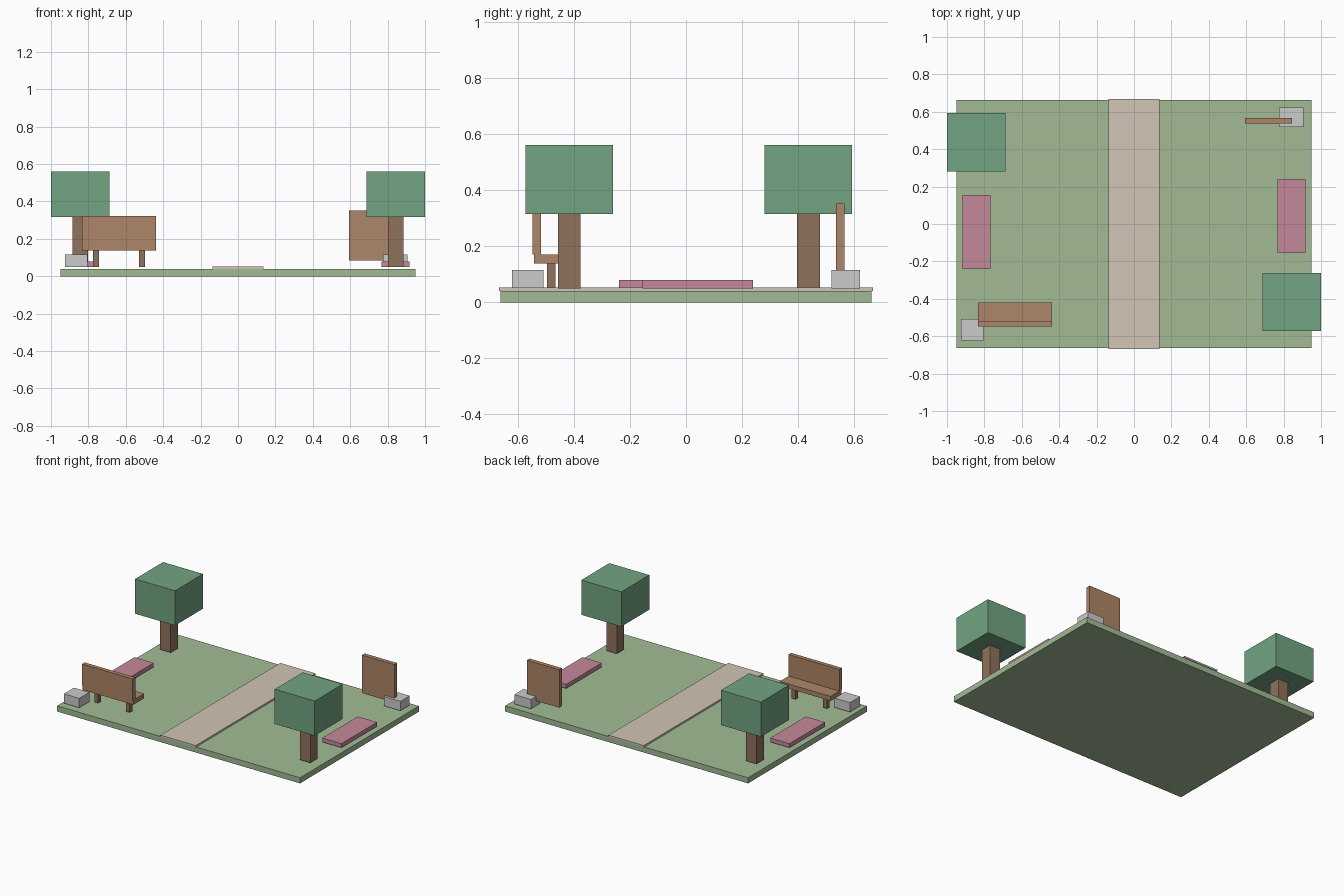
import bpy

if "Cube" in bpy.data.objects:
    bpy.data.objects.remove(bpy.data.objects["Cube"])


def material(name, rgb):
    m = bpy.data.materials.new(name)
    m.diffuse_color = (*rgb, 1)
    m.use_nodes = True
    m.node_tree.nodes["Principled BSDF"].inputs["Base Color"].default_value = m.diffuse_color
    return m


GRASS = material("grass", (0.36, 0.50, 0.30))
SAND = material("sand", (0.64, 0.56, 0.46))
LEAF = material("leaf", (0.17, 0.37, 0.22))
BARK = material("bark", (0.28, 0.17, 0.11))
WOOD = material("wood", (0.42, 0.24, 0.14))
FLOWER = material("flower", (0.56, 0.25, 0.32))


def box(name, x, y, z, mat=None):
    """Box spanning the given (min, max) ranges."""
    bpy.ops.mesh.primitive_cube_add(size=1, location=[sum(r) / 2 for r in (x, y, z)])
    ob = bpy.context.object
    ob.name = name
    ob.scale = [r[1] - r[0] for r in (x, y, z)]
    bpy.ops.object.transform_apply(location=False, rotation=False, scale=True)
    if mat:
        ob.data.materials.append(mat)
    return ob


def around(c, size):
    return (c - size / 2, c + size / 2)


BASE = 0.05  # props rest slightly above the lawn

# Lawn and path
box("lawn", (-0.948, 0.948), (-0.662, 0.662), (0, 0.04), GRASS)
box("path", (-0.137, 0.137), (-0.667, 0.667), (0.04, 0.052), SAND)

# Trees
for side, x, y in (("left", -0.844, 0.437), ("right", 0.844, -0.417)):
    box(side + "_trunk", around(x, 0.082), around(y, 0.082), (BASE, 0.316), BARK)
    box(side + "_canopy", around(x, 0.312), around(y, 0.312), (0.316, 0.561), LEAF)

# Flower beds
for side, x, y in (("left", -0.842, -0.042), ("right", 0.842, 0.042)):
    box(side + "_flower_bed", around(x, 0.15), around(y, 0.396), (BASE, 0.079), FLOWER)

# Stones
box("left_stone", (-0.924, -0.804), (-0.622, -0.509), (BASE, 0.116))
box("right_stone", (0.775, 0.905), (0.519, 0.622), (BASE, 0.116))

# Bench
bench_x = -0.636
box("bench_seat", around(bench_x, 0.396), (-0.542, -0.42), (0.138, 0.17), WOOD)
box("bench_back", around(bench_x, 0.396), (-0.548, -0.518), (0.17, 0.322), WOOD)
for side, s in (("left", -1), ("right", 1)):
    box(side + "_bench_leg", around(bench_x + s * 0.123, 0.03), around(-0.481, 0.03),
        (BASE, 0.138), BARK)

# Sign board
box("sign_board", (0.593, 0.845), (0.536, 0.566), (0.085, 0.353), WOOD)
